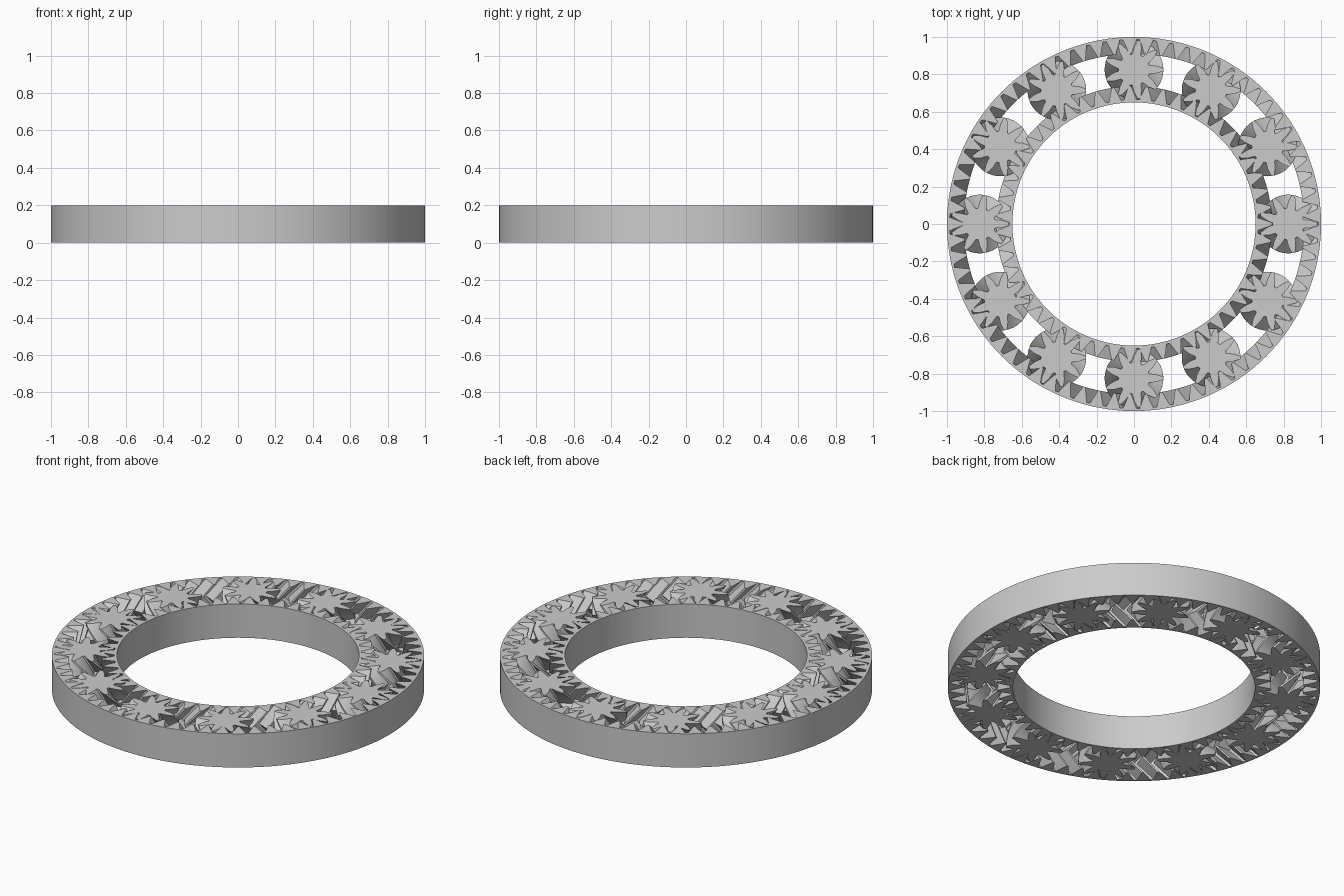
import bpy, bmesh
from math import sin, cos, pi, tau, radians

cube = bpy.data.objects.get("Cube")
if cube:
    bpy.data.objects.remove(cube, do_unlink=True)

HEIGHT = 0.2
STEPS = 6             # layers in each half of the herringbone
PLANETS = 12
PLANET_TEETH, SUN_TEETH, RING_TEETH = 9, 51, 69
ORBIT = 0.825

grey = bpy.data.materials.new("plain grey")
grey.use_nodes = True
colour = (0.6, 0.6, 0.6, 1)
grey.diffuse_color = colour
grey.node_tree.nodes["Principled BSDF"].inputs["Base Color"].default_value = colour


def tooth_profile(teeth, root, tip, phase):
    """Polar outline (angle, radius) of a gear; tip may lie inside root."""
    pitch = tau / teeth
    mid = (root + tip) / 2
    half = [(-0.40, root), (-0.235, mid), (-0.07, tip)]
    shape = half + [(-u, r) for u, r in reversed(half)]
    return [((t + phase + u) * pitch, r) for t in range(teeth) for u, r in shape]


def herringbone(name, teeth, root, tip, phase, hand, wall=None):
    """Gear twisting one tooth to mid height and back; wall is a plain rim radius."""
    outline = tooth_profile(teeth, root, tip, phase)
    n = len(outline)
    bm = bmesh.new()
    layers = []
    for k in range(2 * STEPS + 1):
        f = k / STEPS
        twist = hand * min(f, 2 - f) * tau / teeth
        layers.append([bm.verts.new((r * cos(a + twist), r * sin(a + twist), HEIGHT * f / 2))
                       for a, r in outline])

    def bridge(low, high):
        for i in range(n):
            j = (i + 1) % n
            bm.faces.new((low[i], low[j], high[j], high[i]))

    for low, high in zip(layers, layers[1:]):
        bridge(low, high)
    if wall is None:
        bm.faces.new(layers[0])
        bm.faces.new(layers[-1])
    else:
        rims = [[bm.verts.new((wall * cos(a), wall * sin(a), z)) for a, r in outline]
                for z in (0, HEIGHT)]
        bridge(rims[0], rims[1])
        bridge(rims[0], layers[0])
        bridge(rims[1], layers[-1])
    bmesh.ops.recalc_face_normals(bm, faces=bm.faces)
    mesh = bpy.data.meshes.new(name)
    bm.to_mesh(mesh)
    bm.free()
    mesh.materials.append(grey)
    return add_object(name, mesh)


def add_object(name, mesh):
    obj = bpy.data.objects.new(name, mesh)
    bpy.context.collection.objects.link(obj)
    return obj


# Outer ring with inward teeth, inner ring with outward teeth
ring = herringbone("outer_ring", RING_TEETH, 0.986, 0.91, 0.5, 1, wall=1.0)
sun = herringbone("inner_ring", SUN_TEETH, 0.665, 0.737, 0, -1, wall=0.65)

# Small gears rolling between the rings
first = herringbone("small_gear_1", PLANET_TEETH, 0.084, 0.157, 0, 1)
planets = [first] + [add_object(f"small_gear_{i + 1}", first.data) for i in range(1, PLANETS)]
for i, gear in enumerate(planets):
    a = i * tau / PLANETS
    gear.location = (ORBIT * cos(a), ORBIT * sin(a), 0)
    gear.rotation_euler.z = a + i * SUN_TEETH / PLANETS * tau / PLANET_TEETH

# Smooth the curved walls and keep the tooth edges sharp
bpy.ops.object.select_all(action='DESELECT')
for obj in (ring, sun, first):
    obj.select_set(True)
bpy.context.view_layer.objects.active = ring
bpy.ops.object.shade_smooth_by_angle(angle=radians(25))
